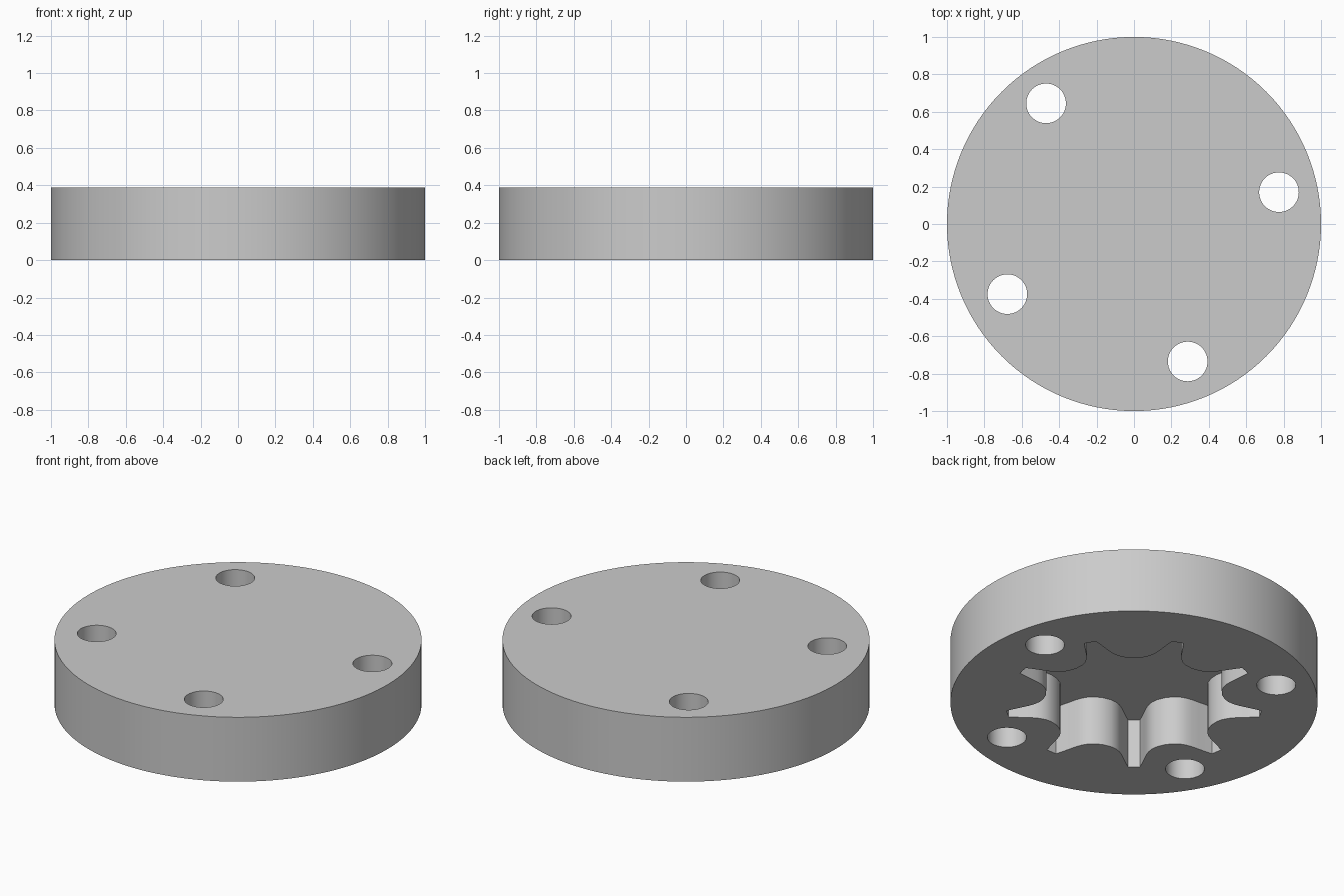
import bpy
import bmesh
from math import cos, sin, tau, radians

cube = bpy.data.objects.get("Cube")
if cube:
    bpy.data.objects.remove(cube, do_unlink=True)

HEIGHT = 0.387
POCKET_DEPTH = 0.295
TEETH = 9
HOLE_RADIUS = 0.106
HOLES = [(-0.47, 0.645), (0.775, 0.17), (-0.677, -0.375), (0.287, -0.735)]

grey = bpy.data.materials.new("light_grey_metal")
grey.use_nodes = True
colour = (0.6, 0.6, 0.6, 1)
grey.diffuse_color = colour
grey.node_tree.nodes["Principled BSDF"].inputs["Base Color"].default_value = colour


def circle(radius, sides, cx=0, cy=0):
    return [(cx + radius * cos(tau * i / sides), cy + radius * sin(tau * i / sides))
            for i in range(sides)]


def prism(name, outline, z0, z1):
    """Extrude a counter-clockwise outline from z0 up to z1."""
    bm = bmesh.new()
    face = bm.faces.new([bm.verts.new((x, y, z0)) for x, y in outline])
    top = bmesh.ops.extrude_face_region(bm, geom=[face])["geom"]
    verts = [v for v in top if isinstance(v, bmesh.types.BMVert)]
    bmesh.ops.translate(bm, verts=verts, vec=(0, 0, z1 - z0))
    bmesh.ops.recalc_face_normals(bm, faces=bm.faces)
    mesh = bpy.data.meshes.new(name)
    bm.to_mesh(mesh)
    bm.free()
    mesh.materials.append(grey)
    obj = bpy.data.objects.new(name, mesh)
    bpy.context.collection.objects.link(obj)
    return obj


def cut(body, cutter):
    """Subtract the cutter from the body, then discard it."""
    cutter.hide_render = True
    mod = body.modifiers.new("cut", 'BOOLEAN')
    mod.operation = 'DIFFERENCE'
    mod.solver = 'EXACT'
    mod.object = cutter
    bpy.context.view_layer.objects.active = body
    bpy.ops.object.modifier_apply(modifier=mod.name)
    bpy.data.objects.remove(cutter, do_unlink=True)


# Round housing
housing = prism("gear_housing", circle(1, 128), 0, HEIGHT)

# Gear-shaped pocket in the underside: half a tooth (degrees, radius), mirrored
half_tooth = [(2.7, 0.7), (3.7, 0.665), (5.2, 0.615), (6.7, 0.572),
              (8.5, 0.54), (11, 0.514), (14.5, 0.496)]
tooth = [(-a, r) for a, r in reversed(half_tooth)] + half_tooth + [(20, 0.487)]
gear = []
for k in range(TEETH):
    for a, r in tooth:
        angle = radians(30 + a) + tau * k / TEETH
        gear.append((r * cos(angle), r * sin(angle)))
cut(housing, prism("pocket_cutter", gear, -0.1, POCKET_DEPTH))

# Four bolt holes right through
for x, y in HOLES:
    cut(housing, prism("hole_cutter", circle(HOLE_RADIUS, 48, x, y), -0.1, HEIGHT + 0.1))

# Smooth walls with crisp rims
bpy.ops.object.select_all(action='DESELECT')
housing.select_set(True)
bpy.context.view_layer.objects.active = housing
bpy.ops.object.shade_smooth_by_angle(angle=radians(30))
